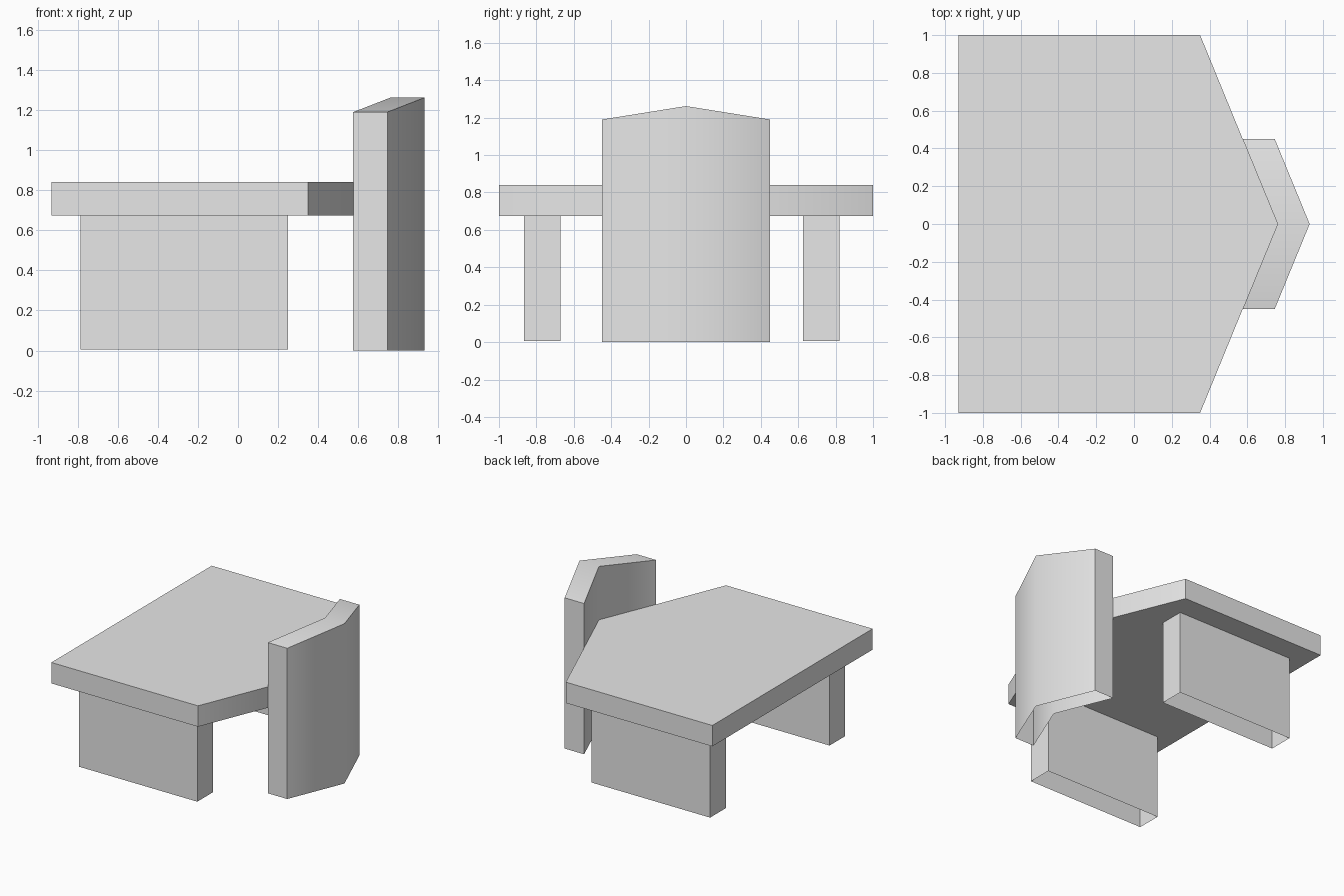
import bpy
import bmesh
import math

cube = bpy.data.objects.get("Cube")
if cube:
    bpy.data.objects.remove(cube, do_unlink=True)

grey = bpy.data.materials.new("plain_grey")
grey.use_nodes = True
colour = (0.8, 0.8, 0.8, 1)
grey.diffuse_color = colour
grey.node_tree.nodes["Principled BSDF"].inputs["Base Color"].default_value = colour


def extrude_profile(name, outline, bottom, top, caps):
    """Raise a counter-clockwise outline; top is a function of y.
    caps lists the ends to close; each cap is a list of corner indices."""
    bm = bmesh.new()
    low = [bm.verts.new((x, y, bottom)) for x, y in outline]
    high = [bm.verts.new((x, y, top(y))) for x, y in outline]
    n = len(outline)
    for i in range(n):
        j = (i + 1) % n
        bm.faces.new((low[i], low[j], high[j], high[i]))
    for end, corners in caps:
        ring = high if end == "top" else low[:]
        order = corners if end == "top" else corners[::-1]
        bm.faces.new([ring[i] for i in order])
    mesh = bpy.data.meshes.new(name)
    bm.to_mesh(mesh)
    bm.free()
    mesh.materials.append(grey)
    obj = bpy.data.objects.new(name, mesh)
    bpy.context.collection.objects.link(obj)
    bpy.ops.object.select_all(action="DESELECT")
    obj.select_set(True)
    bpy.context.view_layer.objects.active = obj
    bpy.ops.object.shade_smooth_by_angle(angle=math.radians(50))
    return obj


# Five-sided slab with a shallow point on one side
slab = [(-0.93, -1), (0.35, -1), (0.76, 0), (0.35, 1), (-0.93, 1)]
whole = list(range(len(slab)))
extrude_profile("table_top", slab, 0.675, lambda y: 0.84,
                [("top", whole), ("bottom", whole)])

# Bent upright panel hugging the point, with a gabled top and open base
panel = [(0.575, -0.45), (0.745, -0.45), (0.93, 0),
         (0.745, 0.45), (0.575, 0.45), (0.76, 0)]
extrude_profile("bent_panel", panel, 0, lambda y: 1.262 - abs(y) * 0.16,
                [("top", [0, 1, 2, 5]), ("top", [5, 2, 3, 4])])

# Two hollow block legs, open underneath
for name, y0, y1 in (("front_leg", -0.865, -0.67), ("back_leg", 0.625, 0.82)):
    block = [(-0.785, y0), (0.25, y0), (0.25, y1), (-0.785, y1)]
    extrude_profile(name, block, 0.005, lambda y: 0.675, [])
